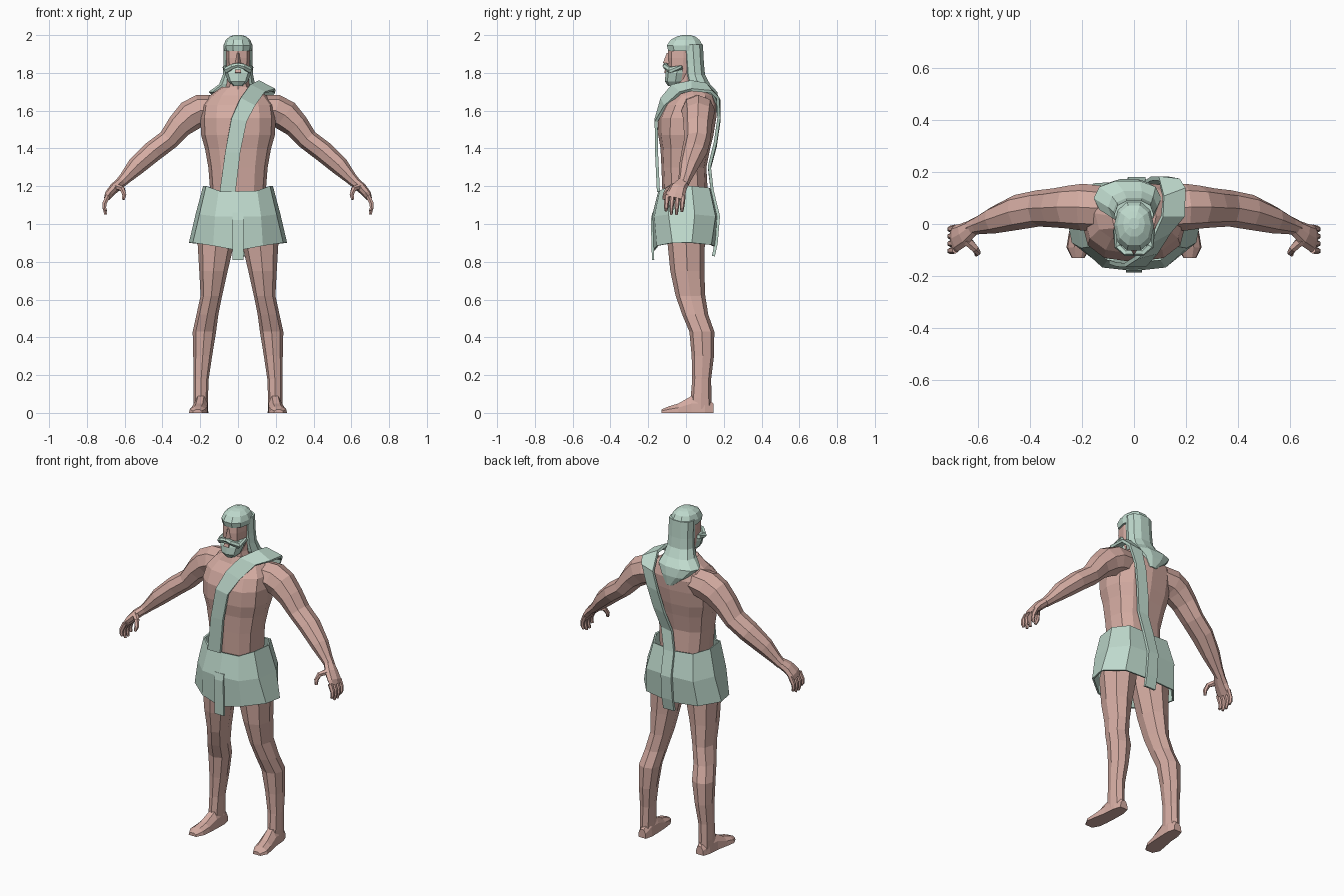
import bpy, bmesh, math
from mathutils import Vector as V


def colour(name, rgb):
    m = bpy.data.materials.new(name)
    m.diffuse_color = (*rgb, 1)
    return m


SKIN = colour("skin", (0.66, 0.41, 0.36))
CLOTH = colour("pale_green", (0.52, 0.70, 0.61))


def skin(name, rings, mat, closed=True, caps=True, thick=0, mirror=False):
    """Bridge equal-length rings of points into a surface."""
    for s in ((1, -1) if mirror else (1,)):
        bm = bmesh.new()
        vs = [[bm.verts.new((p[0] * s, p[1], p[2])) for p in r] for r in rings]
        n = len(rings[0])
        for a, b in zip(vs, vs[1:]):
            for i in range(n if closed else n - 1):
                j = (i + 1) % n
                bm.faces.new((a[i], a[j], b[j], b[i]))
        if caps:
            bm.faces.new(vs[0][::-1])
            bm.faces.new(vs[-1])
        bmesh.ops.recalc_face_normals(bm, faces=bm.faces)
        me = bpy.data.meshes.new(name)
        bm.to_mesh(me)
        bm.free()
        me.materials.append(mat)
        label = name + ("_left" if s > 0 else "_right") if mirror else name
        ob = bpy.data.objects.new(label, me)
        bpy.context.collection.objects.link(ob)
        if thick:
            mod = ob.modifiers.new("thickness", 'SOLIDIFY')
            mod.thickness, mod.offset = thick, 0


def oval(c, u, v, ru, rv, n=8, p=1.0):
    """Ring around c; p below 1 makes it boxier."""
    def f(t):
        return math.copysign(abs(t) ** p, t)
    return [V(c) + u * ru * f(math.cos(2 * math.pi * i / n))
            + v * rv * f(math.sin(2 * math.pi * i / n)) for i in range(n)]


def stack(name, levels, mat, n=8, p=1.0, mirror=False):
    """Upright form from levels (z, x centre, half width, front y, back y)."""
    skin(name, [oval((x, (f + b) / 2, z), V((1, 0, 0)), V((0, 1, 0)), w, (b - f) / 2, n, p)
                for z, x, w, f, b in levels], mat, mirror=mirror)


def tube(name, pts, mat, n=8, mirror=False):
    """Limb along (x, y, z, radius along y, radius across)."""
    rings = []
    for i, q in enumerate(pts):
        t = (V(pts[min(i + 1, len(pts) - 1)][:3]) - V(pts[max(i - 1, 0)][:3])).normalized()
        u = V((0, 1, 0))
        u = (u - t * u.dot(t)).normalized()
        rings.append(oval(q[:3], u, t.cross(u), q[3], q[4], n))
    skin(name, rings, mat, mirror=mirror)


# Torso and neck
stack("torso", [(1.0, 0, .13, -.11, .11), (1.17, 0, .147, -.125, .115), (1.30, 0, .157, -.13, .108),
                (1.40, 0, .175, -.135, .128), (1.47, 0, .195, -.147, .145), (1.56, 0, .2, -.147, .16),
                (1.63, 0, .19, -.115, .165), (1.68, 0, .15, -.068, .15), (1.725, 0, .085, -.05, .11)],
      SKIN, 12, .8)
stack("neck", [(1.68, 0, .075, -.06, .09), (1.75, 0, .058, -.05, .07), (1.85, 0, .055, -.05, .07)], SKIN)

# Legs
stack("leg", [(1.08, .09, .075, -.09, .09), (.92, .115, .10, -.1, .1), (.75, .13, .075, -.083, .097),
              (.62, .141, .057, -.055, .102), (.52, .162, .058, -.02, .118), (.43, .178, .062, .018, .15),
              (.30, .187, .05, .03, .148), (.18, .195, .04, .033, .133), (.08, .197, .038, .025, .135),
              (.02, .197, .037, .02, .138)], SKIN, 8, .9, True)

# Feet: flat soles, sloping up to the ankle
feet = []
for x, y, w, h in [(.193, .145, .025, .05), (.195, .10, .038, .09), (.198, .03, .04, .09),
                   (.207, -.04, .045, .05), (.214, -.09, .046, .035), (.215, -.13, .025, .018)]:
    feet.append([(x - w, y, 0), (x + w, y, 0), (x + w * .9, y, h * .55),
                 (x + w * .35, y, h), (x - w * .45, y, h), (x - w * .9, y, h * .6)])
skin("foot", feet, SKIN, mirror=True)

# Arms
tube("arm", [(.11, .06, 1.61, .085, .075), (.20, .065, 1.60, .09, .085), (.25, .065, 1.575, .083, .083),
             (.31, .062, 1.52, .075, .068), (.37, .06, 1.445, .07, .056), (.45, .045, 1.385, .068, .056),
             (.54, .015, 1.305, .052, .049), (.60, -.005, 1.24, .035, .032),
             (.63, -.015, 1.21, .03, .027)], SKIN, 8, True)

# Hands with four curled fingers and a thumb
tube("palm", [(.615, -.01, 1.225, .03, .026), (.655, -.04, 1.19, .045, .027),
              (.685, -.055, 1.155, .052, .022), (.695, -.06, 1.135, .048, .015)], SKIN, 8, True)
for k, (y, tip) in enumerate([(-.10, 1.07), (-.072, 1.05), (-.044, 1.05), (-.016, 1.065)]):
    tube("finger_%d" % (k + 1), [(.688, y, 1.15, .014, .014), (.706, y - .003, 1.11, .013, .013),
                                 (.708, y - .005, 1.085, .011, .011), (.70, y - .006, tip, .007, .008)],
         SKIN, 6, True)
tube("thumb", [(.645, -.06, 1.20, .02, .018), (.612, -.095, 1.185, .016, .015),
               (.602, -.11, 1.155, .013, .012), (.607, -.118, 1.13, .008, .008)], SKIN, 6, True)

# Head, nose and ears
stack("head", [(1.74, 0, .04, -.07, .03), (1.80, 0, .058, -.095, .06), (1.88, 0, .063, -.098, .07),
               (1.95, 0, .062, -.092, .07)], SKIN, 8, .8)
skin("nose", [[(-.008, -.09, 1.905), (.008, -.09, 1.905), (0, -.102, 1.905)],
              [(-.016, -.09, 1.85), (.016, -.09, 1.85), (0, -.122, 1.853)]], SKIN)

# Hair: rounded cap, then locks falling on the back and right shoulder
stack("hair_cap", [(1.915, 0, .074, -.098, .088), (1.945, 0, .077, -.106, .092),
                   (1.975, 0, .065, -.085, .075), (1.993, 0, .042, -.05, .05), (2.0, 0, .02, -.02, .025)],
      CLOTH, 10, .9)
stack("hair_back", [(1.95, 0, .076, -.02, .092), (1.85, 0, .077, -.012, .097), (1.79, 0, .08, -.008, .103),
                    (1.74, -.005, .095, .0, .13), (1.70, -.025, .13, .03, .168),
                    (1.65, -.02, .085, .10, .175), (1.59, 0, .025, .13, .168)], CLOTH, 10, .85)

# Beard and moustache with a small mouth between
stack("beard", [(1.73, 0, .025, -.095, -.04), (1.755, 0, .052, -.112, .0), (1.80, 0, .07, -.108, .01),
                (1.835, 0, .068, -.095, .01)], CLOTH, 8, .8)
tube("moustache", [(0, -.108, 1.842, .015, .012), (.03, -.11, 1.835, .014, .015),
                   (.06, -.085, 1.815, .016, .018), (.07, -.02, 1.83, .012, .012)], CLOTH, 6, True)
skin("mouth", [[(-.016, -.112, 1.80), (.016, -.112, 1.80)], [(-.016, -.107, 1.818), (.016, -.107, 1.818)]],
     SKIN, closed=False, caps=False, thick=.008)


# Wrap skirt: half outlines mirrored into open rings
def full(half):
    return half + [(-x, y, z) for x, y, z in half[-2:0:-1]]


skin("skirt", [full(h) for h in (
    [(0, -.142, 1.172), (.10, -.135, 1.175), (.165, -.085, 1.2), (.18, .03, 1.2), (.13, .12, 1.19), (0, .13, 1.18)],
    [(0, -.176, 1.04), (.12, -.163, 1.04), (.2, -.09, 1.05), (.22, .045, 1.05), (.155, .152, 1.04), (0, .162, 1.04)],
    [(0, -.17, .86), (.13, -.15, .885), (.235, -.07, .9), (.255, .03, .9), (.17, .13, .89), (0, .152, .88)])],
    CLOTH, caps=False, thick=.01)
skin("front_tab", [[(-.03, y, z), (.03, y, z)] for y, z in
                   ((-.172, 1.06), (-.18, 1.02), (-.177, .9), (-.174, .81))],
     CLOTH, closed=False, caps=False, thick=.012)

# Sash: over the left shoulder, down the back, ending in a hanging tail
sash = [((-.055, -.146, 1.17), (.042, 0, 0)), ((-.028, -.156, 1.38), (.04, 0, 0)),
        ((.005, -.158, 1.55), (.04, 0, -.008)), ((.05, -.118, 1.645), (.038, .01, -.02)),
        ((.10, -.05, 1.715), (.038, .02, -.02)), ((.15, .03, 1.732), (.042, 0, -.022)),
        ((.155, .12, 1.72), (.042, .015, -.02)), ((.135, .172, 1.66), (.04, -.004, .008)),
        ((.10, .174, 1.55), (.036, 0, .01)), ((.07, .155, 1.42), (.036, 0, .01)),
        ((.04, .124, 1.30), (.035, 0, .006)), ((.015, .138, 1.18), (.034, 0, 0)),
        ((.01, .172, 1.04), (.034, 0, 0)), ((.01, .16, .9), (.036, 0, 0)), ((.01, .145, .83), (.036, 0, 0))]
skin("sash", [[V(c) - V(h), V(c) + V(h)] for c, h in sash], CLOTH, closed=False, caps=False, thick=.016)
